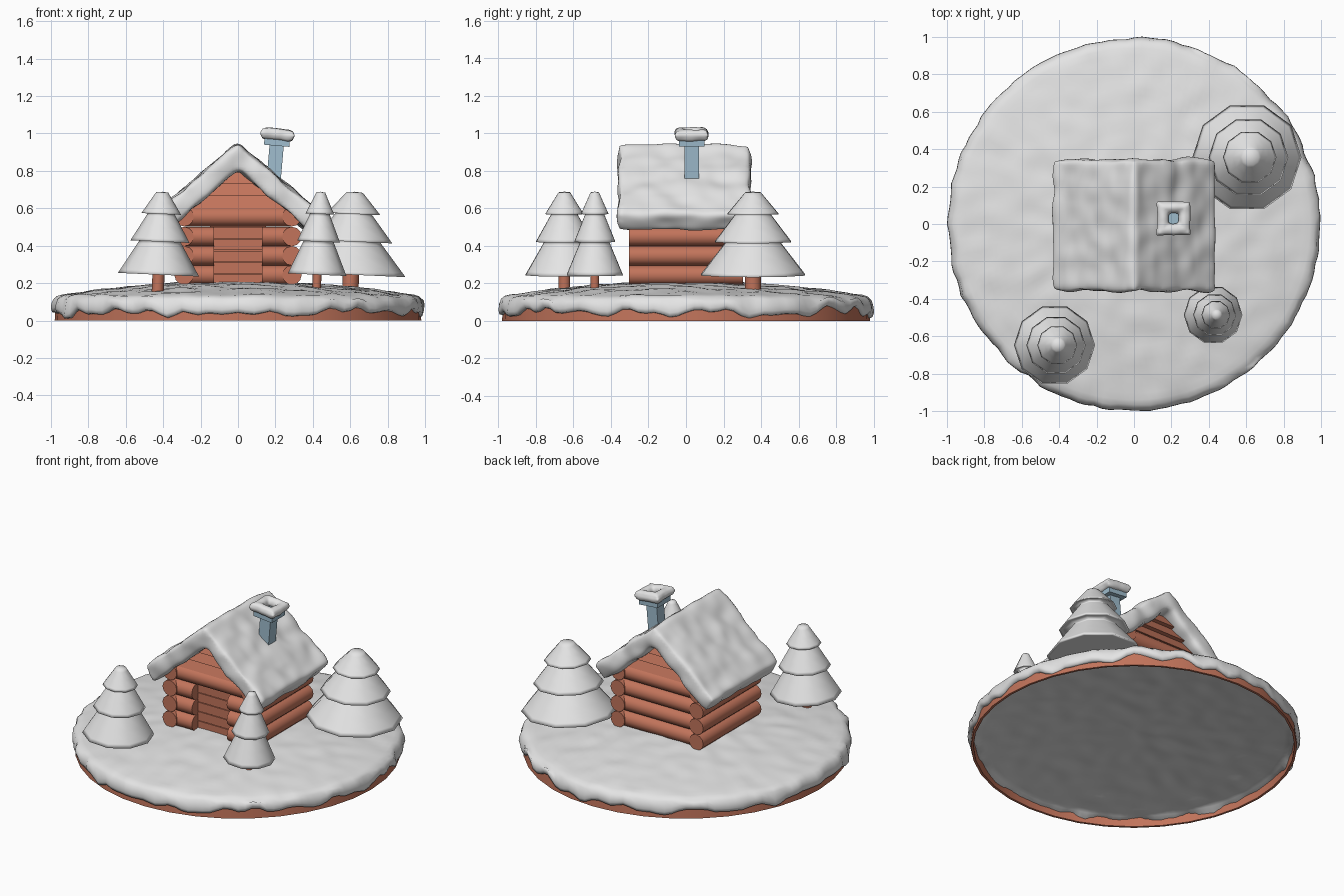
import bpy, bmesh, math
from mathutils import Vector, noise

if "Cube" in bpy.data.objects:
    bpy.data.objects.remove(bpy.data.objects["Cube"])


def material(name, rgb):
    m = bpy.data.materials.new(name)
    m.diffuse_color = (*rgb, 1)
    m.use_nodes = True
    m.node_tree.nodes["Principled BSDF"].inputs["Base Color"].default_value = m.diffuse_color
    return m


SNOW = material("snow white", (0.78, 0.78, 0.78))
WOOD = material("warm wood", (0.54, 0.175, 0.105))
STONE = material("chimney blue", (0.35, 0.51, 0.62))


def finish(bm, name, mat, angle=50):
    bmesh.ops.recalc_face_normals(bm, faces=bm.faces)
    me = bpy.data.meshes.new(name)
    bm.to_mesh(me)
    bm.free()
    ob = bpy.data.objects.new(name, me)
    bpy.context.collection.objects.link(ob)
    me.materials.append(mat)
    shade(ob, angle)
    return ob


def shade(ob, angle):
    bpy.ops.object.select_all(action='DESELECT')
    ob.select_set(True)
    bpy.context.view_layer.objects.active = ob
    if angle:
        bpy.ops.object.shade_smooth_by_angle(angle=math.radians(angle))


def lathe(name, profile, n, mat, angle=50, closed=False):
    """Revolve (r, z) points about z; r = 0 makes a pole."""
    bm = bmesh.new()
    rings = []
    for r, z in profile:
        if r == 0:
            rings.append([bm.verts.new((0, 0, z))] * n)
        else:
            rings.append([bm.verts.new((r * math.cos(2 * math.pi * i / n),
                                        r * math.sin(2 * math.pi * i / n), z)) for i in range(n)])
    if closed:
        rings.append(rings[0])
    for a, b in zip(rings, rings[1:]):
        for i in range(n):
            j = (i + 1) % n
            vs = list(dict.fromkeys((a[i], a[j], b[j], b[i])))
            if len(vs) > 2:
                bm.faces.new(vs)
    return finish(bm, name, mat, angle)


def prism(name, pts, y0, y1, mat, angle=0):
    """Extrude an (x, z) outline along y."""
    bm = bmesh.new()
    f = bm.faces.new([bm.verts.new((x, y0, z)) for x, z in pts])
    ext = bmesh.ops.extrude_face_region(bm, geom=[f])
    for v in ext["geom"]:
        if isinstance(v, bmesh.types.BMVert):
            v.co.y = y1
    return finish(bm, name, mat, angle)


def log(name, a, b, r):
    a, b = Vector(a), Vector(b)
    bm = bmesh.new()
    bmesh.ops.create_cone(bm, cap_ends=True, segments=12, radius1=r, radius2=r, depth=(b - a).length)
    ob = finish(bm, name, WOOD)
    ob.rotation_euler = (b - a).to_track_quat('Z', 'Y').to_euler()
    ob.location = (a + b) / 2
    return ob


def make_snowy(ob, voxel, smooth, amp, freq):
    """Voxel remesh, soften, then push the surface in and out with noise."""
    rm = ob.modifiers.new("remesh", 'REMESH')
    rm.mode = 'VOXEL'
    rm.voxel_size = voxel
    sm = ob.modifiers.new("smooth", 'SMOOTH')
    sm.iterations = smooth
    sm.factor = 0.5
    dg = bpy.context.evaluated_depsgraph_get()
    me = bpy.data.meshes.new_from_object(ob.evaluated_get(dg))
    ob.modifiers.clear()
    ob.data = me
    push = [v.normal * amp * noise.noise(v.co * freq) for v in me.vertices]
    for v, p in zip(me.vertices, push):
        v.co += p
    if not me.materials:
        me.materials.append(SNOW)
    shade(ob, 80)


# Ground: open wooden rim
lathe("ground_rim", [(0.98, 0), (0.975, 0.09), (0.96, 0.09), (0.965, 0)], 36, WOOD, closed=True)

# Ground snow: domed layer with an uneven, drooping edge
top = [(r, 0.135 + 0.075 * (1 - (r / 0.95) ** 2)) for r in [0.94 * i / 26 for i in range(27)]]
edge = [(0.965, 0.128), (0.983, 0.113), (0.994, 0.09), (0.996, 0.065), (0.990, 0.045), (0.970, 0.040)]
under = [(r, 0.05 + 0.06 * (1 - r * r)) for r in [0.94 * i / 26 for i in range(26, -1, -1)]]
ground = lathe("ground_snow", top + edge + under, 144, SNOW, 80)
for v in ground.data.vertices:
    x, y, z = v.co
    r = math.hypot(x, y)
    v.co.z += 0.009 * noise.noise(Vector((x * 9, y * 9, 1)))
    if r > 0.95:
        d = Vector((x / r * 7, y / r * 7, 5))
        k = 1 + 0.014 * noise.noise(d * 1.9)
        if z > 0.042:
            v.co.x, v.co.y = x * k, y * k
        if z < 0.1:
            v.co.z = max(0.012, v.co.z + 0.055 * noise.noise(d))

# Cabin walls: stacked logs, the front ones cut for the doorway
LEVELS = [0.243, 0.346, 0.449, 0.555]
R = 0.052
for k, z in enumerate(LEVELS):
    for side, s in (("left", -1), ("right", 1)):
        log(f"{side}_log_{k}", (s * 0.288, -0.305, z), (s * 0.288, 0.305, z), R)
        if k < 3:
            log(f"front_{side}_log_{k}", (s * 0.128, -0.25, z), (s * 0.288, -0.25, z), R)
    if k == 3:
        log("front_lintel_log", (-0.288, -0.25, z), (0.288, -0.25, z), R)
    log(f"back_log_{k}", (-0.288, 0.25, z), (0.288, 0.25, z), R)

# Door: recessed horizontal boards
for i in range(5):
    z = 0.19 + i * 0.062
    prism(f"door_board_{i}", [(-0.15, z), (0.15, z), (0.15, z + 0.058), (-0.15, z + 0.058)],
          -0.235, -0.215, WOOD)
prism("door_back", [(-0.15, 0.19), (0.15, 0.19), (0.15, 0.51), (-0.15, 0.51)], -0.22, -0.205, WOOD)

# Gables: overlapping boards narrowing under the roof, top edges leaning back
for side, s in (("front", -1), ("back", 1)):
    for i in range(4):
        z0 = 0.60 + i * 0.065
        z1 = z0 + 0.065
        w0, w1 = (0.865 - z0) / 0.87, max((0.865 - z1) / 0.87, 0.01)
        ob = prism(f"{side}_gable_board_{i}", [(-w0, z0), (w0, z0), (w1, z1), (-w1, z1)],
                   s * 0.22, s * 0.285, WOOD)
        for v in ob.data.vertices:
            if v.co.z > z0 + 0.01 and abs(v.co.y) > 0.25:
                v.co.y -= s * 0.03

# Roof: thick snow-covered chevron
roof = prism("snowy_roof", [(0, 0.948), (0.447, 0.571), (0.38, 0.470), (0, 0.81),
                            (-0.38, 0.470), (-0.447, 0.571)], -0.36, 0.347, SNOW)
make_snowy(roof, 0.018, 18, 0.016, 9)

# Chimney: tilted shaft, cap and a ring of snow
TILT = math.radians(5)
PIVOT = Vector((0.19, 0.03, 0.745))


def chimney_part(ob):
    ob.location = PIVOT
    ob.rotation_euler = (0, TILT, 0)


def box(name, h, z0, z1):
    ob = prism(name, [(-h, z0), (h, z0), (h, z1), (-h, z1)], -h, h, STONE)
    chimney_part(ob)


box("chimney_shaft", 0.038, -0.15, 0.20)
box("chimney_cap", 0.068, 0.19, 0.235)
bm = bmesh.new()
rows = []
for i in range(4):
    a = math.pi / 4 + i * math.pi / 2
    rows.append([bm.verts.new((math.cos(a) * rr, math.sin(a) * rr, 0.25 + 0.034 * math.sin(t)))
                 for t in [j * math.pi / 4 for j in range(8)]
                 for rr in [0.083 + 0.046 * math.cos(t)]])
for i in range(4):
    a, b = rows[i], rows[(i + 1) % 4]
    for j in range(8):
        bm.faces.new((a[j], b[j], b[(j + 1) % 8], a[(j + 1) % 8]))
ring = finish(bm, "chimney_snow", SNOW)
make_snowy(ring, 0.008, 5, 0.005, 20)
chimney_part(ring)

# Trees: three soft snowy tiers on a short trunk, leaning slightly
SLOPES = [((0.15, 0.485), (0.49, 0.37)), ((0.32, 0.375), (0.73, 0.222)), ((0.50, 0.227), (1.0, 0.045))]
tiers = [(0, 0.489)]
for (r0, z0), (r1, z1) in SLOPES:
    # support loops near both ends keep the slope evenly lit and the rim soft
    tiers += [(r0 + (r1 - r0) * t, z0 + (z1 - z0) * t) for t in (0, 0.12, 0.5, 0.88, 1)]
    tiers.append((r1 * 0.93, z1))
tiers += [(0.5, 0.045), (0, 0.045)]
for name, x, y, r in (("left_tree", -0.427, -0.648, 0.217),
                      ("back_tree", 0.602, 0.357, 0.292),
                      ("right_tree", 0.421, -0.486, 0.157)):
    crown = lathe(name + "_crown", [(p * r, z) for p, z in tiers], 10, SNOW, 180)
    trunk = lathe(name + "_trunk", [(0, -0.07), (r * 0.15, -0.07), (r * 0.15, 0.1), (0, 0.1)], 10, WOOD)
    for ob in (crown, trunk):
        ob.location = (x, y, 0.2)
        ob.rotation_euler = (0, 0.045, 0)
